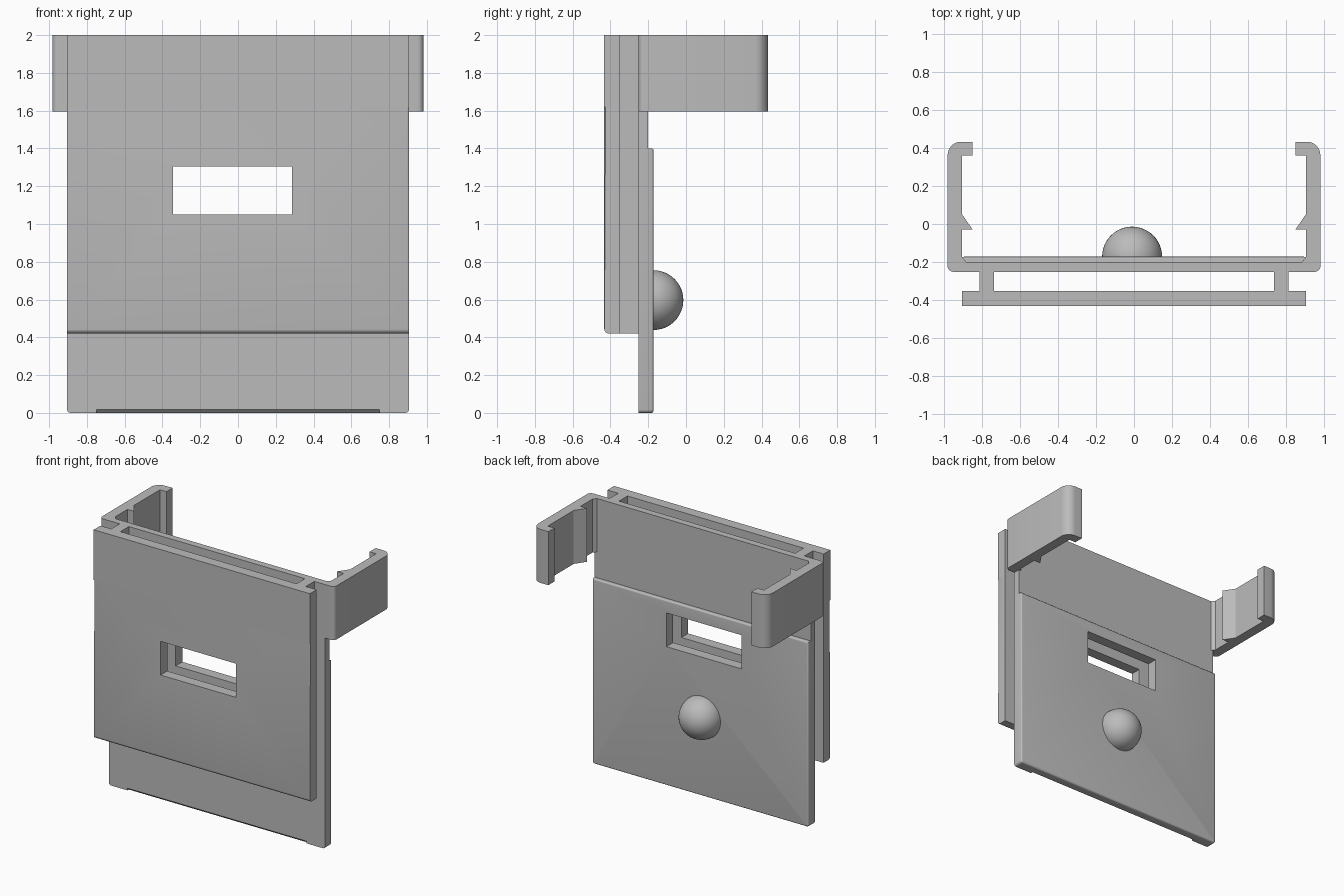
import bpy, bmesh, math
from mathutils import Vector

cube = bpy.data.objects.get("Cube")
if cube:
    bpy.data.objects.remove(cube, do_unlink=True)

grey = bpy.data.materials.new("light_grey_plastic")
grey.use_nodes = True
GREY = (0.5, 0.5, 0.5, 1)
grey.diffuse_color = GREY
grey.node_tree.nodes["Principled BSDF"].inputs["Base Color"].default_value = GREY


def finish(name, bm):
    bmesh.ops.recalc_face_normals(bm, faces=bm.faces)
    mesh = bpy.data.meshes.new(name)
    bm.to_mesh(mesh)
    bm.free()
    mesh.materials.append(grey)
    ob = bpy.data.objects.new(name, mesh)
    bpy.context.collection.objects.link(ob)
    return ob


def box(name, x, y, z, bevels=()):
    """Box from ranges; each bevel is (edge midpoint test, width)."""
    bm = bmesh.new()
    bmesh.ops.create_cube(bm, size=1)
    for v in bm.verts:
        v.co = Vector([r[0] if c < 0 else r[1] for c, r in zip(v.co, (x, y, z))])
    for test, width in bevels:
        edges = [e for e in bm.edges if test((e.verts[0].co + e.verts[1].co) / 2)]
        bmesh.ops.bevel(bm, geom=edges, offset=width, segments=4,
                        profile=0.5, affect='EDGES')
    return finish(name, bm)


def prism(name, points, z0, z1):
    bm = bmesh.new()
    face = bm.faces.new([bm.verts.new((px, py, z0)) for px, py in points])
    top = bmesh.ops.extrude_face_region(bm, geom=[face])
    bmesh.ops.translate(bm, vec=(0, 0, z1 - z0),
                        verts=[g for g in top["geom"] if isinstance(g, bmesh.types.BMVert)])
    return finish(name, bm)


def arc(cx, cy, r, start, steps=8):
    return [(cx + r * math.cos(a), cy + r * math.sin(a))
            for a in (math.radians(start + 90 * i / steps) for i in range(steps + 1))]


def activate(ob):
    bpy.ops.object.select_all(action='DESELECT')
    ob.select_set(True)
    bpy.context.view_layer.objects.active = ob


def cut(ob, cutter):
    cutter.hide_render = True
    mod = ob.modifiers.new("cut", 'BOOLEAN')
    mod.operation = 'DIFFERENCE'
    mod.solver = 'EXACT'
    mod.object = cutter
    activate(ob)
    bpy.ops.object.modifier_apply(modifier=mod.name)
    bpy.data.objects.remove(cutter, do_unlink=True)


W = 0.905          # half width of the plates
FRONT, FRONT_IN, BACK_IN, WALL, PAD = -0.433, -0.353, -0.252, -0.2, -0.172
LOW, SPLIT, CLIP = 0.42, 1.62, 1.595

# Front plate: square upper band, rounded lower panel
box("front_plate_upper", (-W, W), (FRONT, FRONT_IN), (SPLIT, 2))
front = box("front_plate", (-W, W), (FRONT, FRONT_IN), (LOW, SPLIT), [
    (lambda m: abs(m.y - FRONT) < .001 and abs(m.z - LOW) < .001, 0.025),
    (lambda m: abs(m.y - FRONT) < .001 and abs(abs(m.x) - W) < .001
     and LOW + .1 < m.z < SPLIT - .1, 0.012)])

# Back plate: thick lower pad and thinner upper wall
box("back_wall_upper", (-W, W), (BACK_IN, WALL), (1.4, 2))
pad = box("back_plate", (-W, W), (BACK_IN, PAD), (0, 1.4), [
    (lambda m: abs(m.z) < .001 and abs(abs(m.x) - W) < .001, 0.018),
    (lambda m: abs(m.y - PAD) < .001, 0.012)])

# Window through both plates
for plate in (front, pad):
    cut(plate, box("window_cutter", (-0.345, 0.285), (-1, 1), (1.05, 1.305)))

# Lead-in chamfer along the lower front edge
chamfer = box("chamfer_cutter", (-0.75, 0.75), (-0.012, 0.012), (-0.012, 0.012))
chamfer.location = (0, BACK_IN, 0)
chamfer.rotation_euler.x = math.radians(45)
cut(pad, chamfer)

# Clip arm outline: rounded corners, hook at the end, locking tooth inside
outline = ([(W, BACK_IN)] + arc(0.952, BACK_IN + 0.03, 0.03, -90)
           + arc(0.912, 0.363, 0.07, 0)
           + [(0.85, 0.433), (0.85, 0.36), (W, 0.36), (W, 0.05), (0.85, -0.03),
              (W, -0.03), (W, -0.175), (0.885, WALL), (W, WALL)])

# Mirrored spacers and clips
for side, s in (("left", 1), ("right", -1)):
    box(side + "_spacer", sorted((s * 0.737, s * 0.815)), (FRONT_IN, BACK_IN), (LOW, 2))
    prism(side + "_clip", [(s * px, py) for px, py in outline], CLIP, 2)

# Round knob: half sphere on the back
bm = bmesh.new()
bmesh.ops.create_uvsphere(bm, u_segments=48, v_segments=24, radius=0.158)
bmesh.ops.bisect_plane(bm, geom=bm.verts[:] + bm.edges[:] + bm.faces[:],
                       plane_co=(0, 0, 0), plane_no=(0, 1, 0), clear_inner=True)
bmesh.ops.translate(bm, verts=bm.verts, vec=(-0.01, PAD, 0.597))
finish("round_knob", bm)

# Smooth the rounded edges, keep the flat faces sharp
for ob in list(bpy.context.collection.objects):
    if ob.type == 'MESH' and ob.data.materials and ob.data.materials[0] == grey:
        activate(ob)
        bpy.ops.object.shade_smooth_by_angle(angle=math.radians(30))
